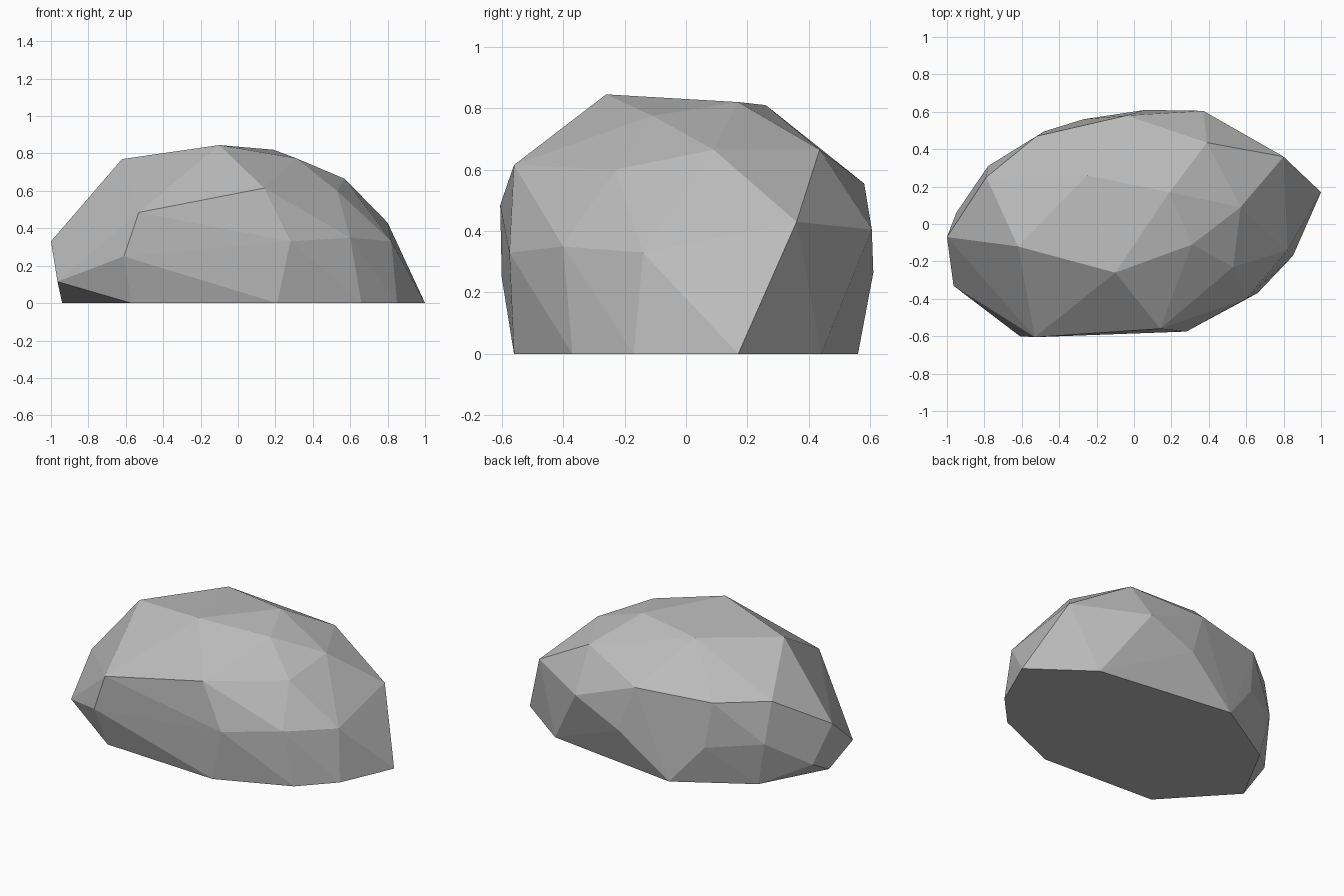
import bpy
import bmesh
from mathutils import Vector

# Remove only the default cube
default_cube = bpy.data.objects.get("Cube")
if default_cube:
    bpy.data.objects.remove(default_cube, do_unlink=True)


def make_material(name, grey):
    """Create one matte flat colour for viewport and render."""
    material = bpy.data.materials.new(name)
    material.use_nodes = True
    colour = (grey, grey, grey, 1)
    material.diffuse_color = colour
    shader = material.node_tree.nodes["Principled BSDF"]
    shader.inputs["Base Color"].default_value = colour
    shader.inputs["Roughness"].default_value = 0.9
    return material


def make_faceted_stone(name, corners, material):
    """Wrap chiselled corners in a tight skin of flat facets."""
    bm = bmesh.new()
    for corner in corners:
        bm.verts.new(Vector(corner))
    bmesh.ops.convex_hull(bm, input=list(bm.verts))

    # Drop corners swallowed by the skin
    loose = [vert for vert in bm.verts if not vert.link_faces]
    bmesh.ops.delete(bm, geom=loose, context="VERTS")

    # Join the resting face into one flat polygon
    bm.normal_update()
    base_edges = [edge for edge in bm.edges
                  if all(vert.co.z < 0.001 for vert in edge.verts)
                  and len(edge.link_faces) == 2
                  and edge.calc_face_angle() < 0.01]
    bmesh.ops.dissolve_edges(bm, edges=base_edges, use_verts=False)
    bmesh.ops.recalc_face_normals(bm, faces=list(bm.faces))

    # Keep every facet crisp
    for face in bm.faces:
        face.smooth = False

    mesh = bpy.data.meshes.new(name)
    bm.to_mesh(mesh)
    bm.free()
    mesh.materials.append(material)
    stone = bpy.data.objects.new(name, mesh)
    bpy.context.collection.objects.link(stone)
    return stone


# Footprint on the ground, counter-clockwise from the pointed end
footprint = [(1, .17), (.63, .44), (-.27, .56), (-.72, .29),
             (-.94, -.12), (-.57, -.52), (.21, -.56),
             (.66, -.37), (.85, -.17)]
base_corners = [(x, y, 0) for x, y in footprint]

# Low and middle flanks
back_flank = [(.8, .36, .43), (.37, .605, .405), (.06, .61, .265),
              (-.04, .58, .555), (-.48, .495, .25), (-.52, .47, .54),
              (-.78, .31, .28), (-.79, .25, .54)]
end_flank = [(-.95, .06, .1), (-1, -.07, .33), (-.965, -.33, .115)]
front_flank = [(-.61, -.6, .25), (-.53, -.605, .485), (.14, -.56, .615),
               (.28, -.575, .33), (.6, -.4, .35), (.82, -.14, .33)]

# Sloping crown
crown = [(-.62, -.12, .77), (-.1, -.26, .845), (.19, .17, .82),
         (-.25, .26, .81), (.31, -.11, .775), (.57, .09, .665),
         (.53, -.23, .6), (.39, .435, .665)]

stone_grey = make_material("stone_grey", 0.5)
all_corners = base_corners + back_flank + end_flank + front_flank + crown
make_faceted_stone("boulder", all_corners, stone_grey)
